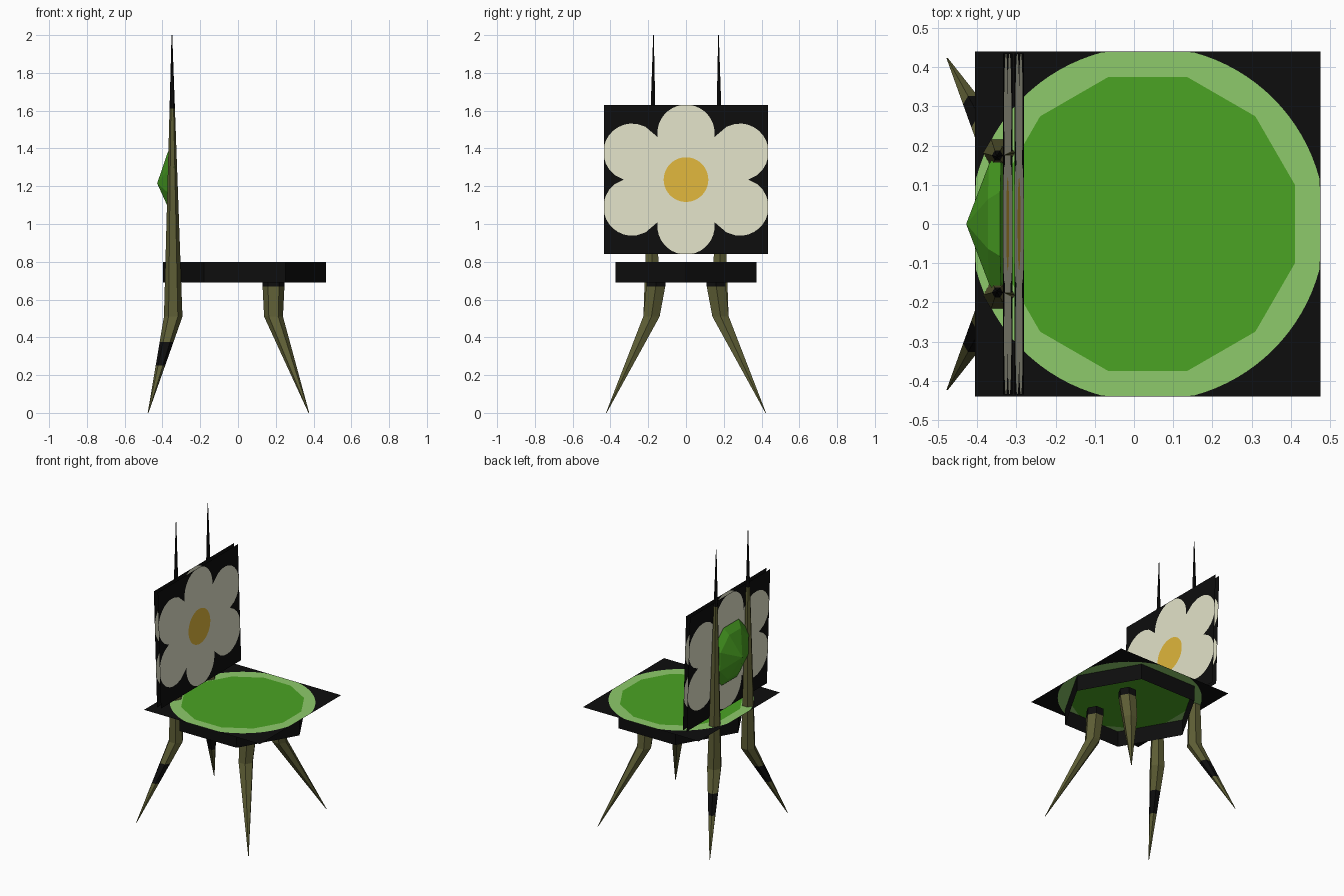
import bpy, math

if "Cube" in bpy.data.objects:
    bpy.data.objects.remove(bpy.data.objects["Cube"])

def mat(name, rgb):
    m = bpy.data.materials.new(name)
    m.diffuse_color = (*rgb, 1)
    m.use_nodes = True
    m.node_tree.nodes["Principled BSDF"].inputs["Base Color"].default_value = m.diffuse_color
    return m

BLACK = mat("black", (0.004, 0.004, 0.004))
OLIVE = mat("olive stem", (0.11, 0.11, 0.035))
GREEN = mat("leaf green", (0.07, 0.37, 0.017))
LIGHT = mat("light green", (0.27, 0.59, 0.145))
CREAM = mat("cream petal", (0.76, 0.76, 0.58))
YELLOW = mat("yellow centre", (0.74, 0.47, 0.045))

def make(name, verts, faces, mats, idx):
    me = bpy.data.meshes.new(name)
    me.from_pydata(verts, [], faces)
    for m in mats:
        me.materials.append(m)
    for p, i in zip(me.polygons, idx):
        p.material_index = i
    ob = bpy.data.objects.new(name, me)
    bpy.context.collection.objects.link(ob)
    return ob

def plate(name, hw, hh, inner, middle, place, mats):
    """Flat rectangle cut into centre, shape and background by two radial outlines."""
    c = math.atan2(hh, hw)
    angs = sorted({round(a, 5) for a in [i * math.tau / 96 for i in range(96)]
                   + [c, math.pi - c, math.pi + c, math.tau - c]})
    n = len(angs)
    rect = lambda a: min(hw / max(abs(math.cos(a)), 1e-6), hh / max(abs(math.sin(a)), 1e-6))
    verts = []
    for f in (inner, lambda a: min(middle(a), rect(a) * 0.998), rect):
        verts += [place(f(a) * math.cos(a), f(a) * math.sin(a)) for a in angs]
    faces, idx = [tuple(range(n))], [0]
    for k in (0, 1):
        for i in range(n):
            j = (i + 1) % n
            faces.append((k*n + i, (k+1)*n + i, (k+1)*n + j, k*n + j))
            idx.append(k + 1)
    return make(name, verts, faces, mats, idx)

def tube(name, path, bands, sides=6):
    """Tapered stem through (x, y, z, radius) points, one material index per segment."""
    verts, faces, idx = [], [], []
    for x, y, z, r in path:
        verts += [(x + r * math.cos(i * math.tau / sides),
                   y + r * math.sin(i * math.tau / sides), z) for i in range(sides)]
    for k, b in enumerate(bands):
        for i in range(sides):
            j = (i + 1) % sides
            faces.append((k*sides + i, k*sides + j, (k+1)*sides + j, (k+1)*sides + i))
            idx.append(b)
    faces += [tuple(reversed(range(sides))),
              tuple(range((len(path) - 1) * sides, len(path) * sides))]
    idx += [bands[0], bands[-1]]
    return make(name, verts, faces, [OLIVE, BLACK], idx)

def lerp(a, b, t):
    return tuple(p + (q - p) * t for p, q in zip(a, b))

# seat top: twelve-sided pad, light rim, black square corners
SX = 0.035
S = math.pi / 6
plate("seat_top", 0.44, 0.44,
      lambda a: 0.375 / math.cos((a + S / 2) % S - S / 2),
      lambda a: 0.453,
      lambda u, v: (SX + u, v, 0.80), [GREEN, LIGHT, BLACK])

# seat rim: open six-sided wall below the seat
hexa = [(SX + 0.432 * math.cos(i * math.pi / 3), 0.432 * math.sin(i * math.pi / 3)) for i in range(6)]
make("seat_rim", [(x, y, z) for z in (0.69, 0.799) for x, y in hexa],
     [(i, (i + 1) % 6, (i + 1) % 6 + 6, i + 6) for i in range(6)], [BLACK], [0] * 6)

# backrest: two leaning flower panels, one in front of the other
PETALS = [(0, 0.245), (0, -0.245)] + [(sx * 0.285, sy * 0.145) for sx in (1, -1) for sy in (1, -1)]

def flower(a):
    best = 0.26
    for px, py in PETALS:
        along = px * math.cos(a) + py * math.sin(a)
        side = px * math.sin(a) - py * math.cos(a)
        if along > 0 and abs(side) < 0.152:
            best = max(best, along + math.sqrt(0.152 ** 2 - side ** 2))
    return best

for name, cx in (("backrest_front_panel", -0.293), ("backrest_rear_panel", -0.322)):
    plate(name, 0.435, 0.395, lambda a: 0.118, flower,
          lambda u, v, cx=cx: (cx - v * 0.031, u, 1.235 + v), [YELLOW, CREAM, BLACK])

# green cup behind the flower
N = 8
verts = [(-0.428, 0, 1.215)]
for x, r in ((-0.368, 0.165), (-0.335, 0.215)):
    verts += [(x - 0.031 * r * math.sin(t), r * math.cos(t), 1.225 + r * math.sin(t))
              for t in ((i + 0.5) * math.tau / N for i in range(N))]
faces = [(0, 1 + (i + 1) % N, 1 + i) for i in range(N)]
faces += [(1 + i, 1 + (i + 1) % N, 1 + N + (i + 1) % N, 1 + N + i) for i in range(N)]
faces.append(tuple(range(1 + N, 1 + 2 * N)))
make("flower_cup", verts, faces, [GREEN], [0] * len(faces))

for side, s in (("left", -1), ("right", 1)):
    # rear leg continuing up into a back post
    foot, knee, tip = (-0.476, s*0.422, 0, 0.002), (-0.343, s*0.183, 0.51, 0.049), (-0.35, s*0.172, 2.0, 0.002)
    tube(f"rear_leg_and_post_{side}",
         [foot, lerp(foot, knee, 0.49), lerp(foot, knee, 0.735), knee, lerp(knee, tip, 0.74), tip],
         [0, 1, 0, 0, 1])
    # front leg
    tube(f"front_leg_{side}",
         [(0.375, s*0.422, 0, 0.002), (0.188, s*0.183, 0.51, 0.05),
          (0.188, s*0.16, 0.67, 0.058), (0.188, s*0.157, 0.72, 0.058)], [0, 0, 1])
